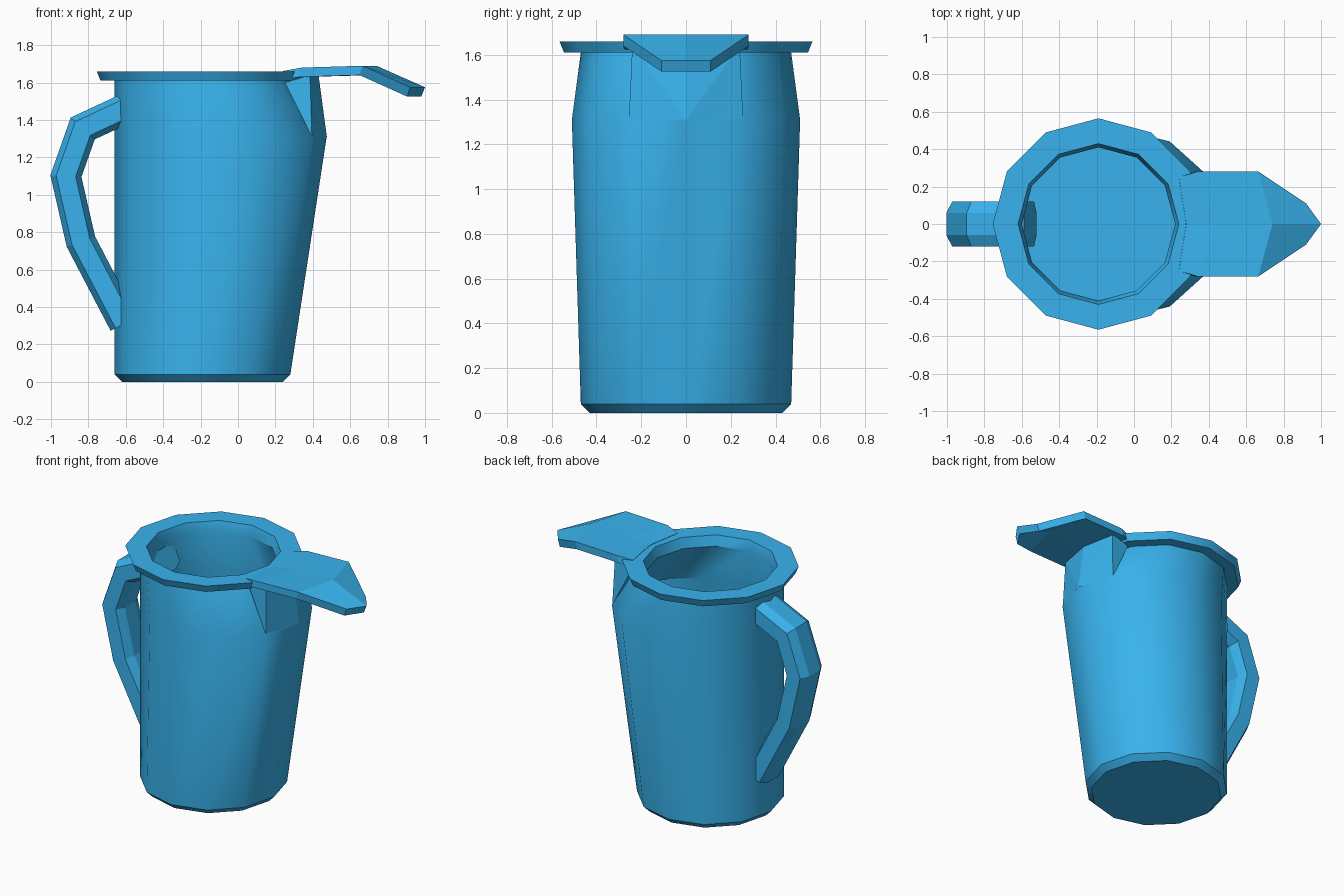
import bpy, bmesh, math
from mathutils import Vector

if "Cube" in bpy.data.objects:
    bpy.data.objects.remove(bpy.data.objects["Cube"])

blue = bpy.data.materials.new("blue")
blue.diffuse_color = (0.04, 0.45, 0.85, 1)
blue.use_nodes = True
blue.node_tree.nodes["Principled BSDF"].inputs["Base Color"].default_value = blue.diffuse_color


def finish(name, bm, smooth=None):
    bmesh.ops.recalc_face_normals(bm, faces=bm.faces)
    me = bpy.data.meshes.new(name)
    bm.to_mesh(me)
    bm.free()
    ob = bpy.data.objects.new(name, me)
    bpy.context.collection.objects.link(ob)
    me.materials.append(blue)
    if smooth:
        bpy.ops.object.select_all(action='DESELECT')
        ob.select_set(True)
        bpy.context.view_layer.objects.active = ob
        bpy.ops.object.shade_smooth_by_angle(angle=math.radians(smooth))
    return ob


def loft(bm, rings):
    """Bridge closed rings of points and cap both ends."""
    loops = [[bm.verts.new(p) for p in r] for r in rings]
    n = len(loops[0])
    for a, b in zip(loops, loops[1:]):
        for i in range(n):
            j = (i + 1) % n
            bm.faces.new((a[i], a[j], b[j], b[i]))
    bm.faces.new(loops[0])
    bm.faces.new(loops[-1])


# Jug body with flared rim and hollow inside: (centre x, rx, ry, z)
profile = [
    (-0.19, 0.43, 0.43, 0.0), (-0.19, 0.47, 0.47, 0.04),
    (-0.093, 0.567, 0.51, 1.31), (-0.19, 0.47, 0.47, 1.61),
    (-0.19, 0.545, 0.545, 1.61), (-0.19, 0.565, 0.565, 1.66),
    (-0.19, 0.43, 0.43, 1.66), (-0.19, 0.41, 0.41, 1.59),
    (-0.1, 0.525, 0.47, 1.31), (-0.19, 0.42, 0.42, 0.06),
]
bm = bmesh.new()
loft(bm, [[(cx + rx * math.cos(i * math.tau / 12), ry * math.sin(i * math.tau / 12), z)
           for i in range(12)] for cx, rx, ry, z in profile])
finish("jug_body", bm, 32)

# Neck wedge that carries the spout
bm = bmesh.new()
pts = [(0.475, 0, 1.31), (0.43, 0, 1.645)]
for s in (-1, 1):
    pts += [(0.395, s * 0.255, 1.31), (0.25, s * 0.235, 1.6),
            (0.385, s * 0.24, 1.56), (0.385, s * 0.24, 1.64)]
bmesh.ops.convex_hull(bm, input=[bm.verts.new(p) for p in pts])
finish("spout_neck", bm)

# Spout plate: rows of (edge x, edge y, edge z, middle x, middle z)
rows = [(0.24, 0.25, 1.662, 0.28, 1.662), (0.34, 0.28, 1.68, 0.45, 1.682),
        (0.665, 0.28, 1.69, 0.74, 1.69), (0.92, 0.11, 1.575, 1.0, 1.575)]
bm = bmesh.new()
rings = []
for ex, ey, ez, mx, mz in rows:
    rings.append([(ex, -ey, ez), (mx, 0, mz), (ex, ey, ez),
                  (ex - 0.015, ey, ez - 0.05), (mx - 0.02, 0, mz - 0.05),
                  (ex - 0.015, -ey, ez - 0.05)])
loft(bm, rings)
finish("spout", bm)

# Handle: eight-sided section swept along a mitred path in the xz plane
path = [Vector(p) for p in ((-0.555, 1.483), (-0.83, 1.355), (-0.92, 1.10),
                            (-0.84, 0.75), (-0.61, 0.31))]
section = [(0.08, 0.06), (0.05, 0.12), (-0.05, 0.12), (-0.08, 0.06),
           (-0.08, -0.06), (-0.05, -0.12), (0.05, -0.12), (0.08, -0.06)]
normals = []
for a, b in zip(path, path[1:]):
    d = (b - a).normalized()
    normals.append(Vector((d.y, -d.x)))
rings = []
for i, p in enumerate(path):
    n0, n1 = normals[max(i - 1, 0)], normals[min(i, len(normals) - 1)]
    m = (n0 + n1).normalized()
    m /= m.dot(n1)
    rings.append([(p.x + m.x * o, y, p.y + m.y * o) for o, y in section])
bm = bmesh.new()
loft(bm, rings)
finish("handle", bm)
